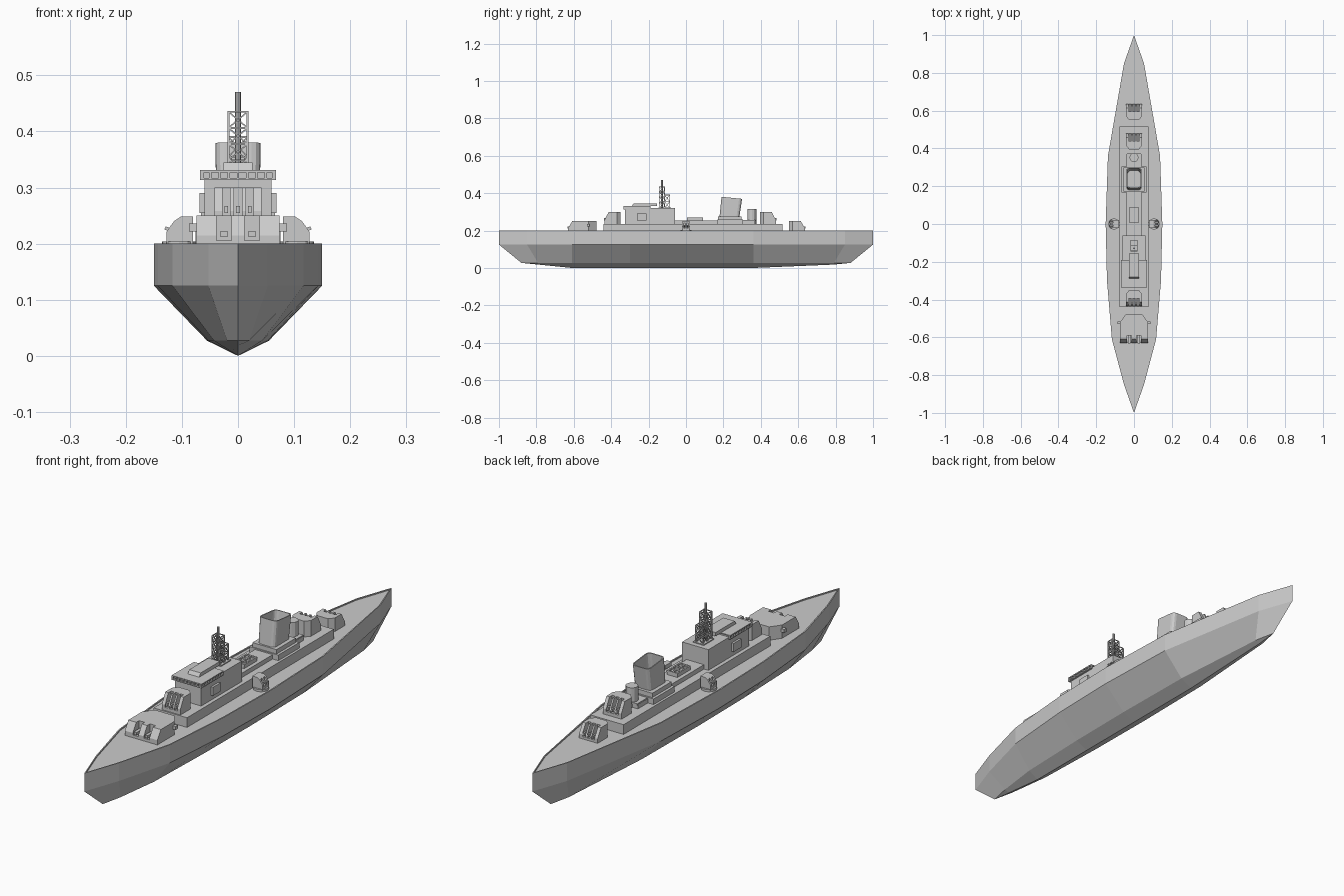
import bpy, bmesh, math
from mathutils import Vector

if "Cube" in bpy.data.objects:
    bpy.data.objects.remove(bpy.data.objects["Cube"])


def loft(name, rings, loc=(0, 0, 0), rot=0):
    """Skin closed rings of equal point count and cap both ends."""
    bm = bmesh.new()
    vs = [[bm.verts.new(p) for p in r] for r in rings]
    n = len(rings[0])
    for a, b in zip(vs, vs[1:]):
        for i in range(n):
            j = (i + 1) % n
            bm.faces.new((a[i], a[j], b[j], b[i]))
    bm.faces.new(vs[0])
    bm.faces.new(vs[-1])
    bmesh.ops.remove_doubles(bm, verts=bm.verts, dist=1e-5)
    bmesh.ops.recalc_face_normals(bm, faces=bm.faces)
    me = bpy.data.meshes.new(name)
    bm.to_mesh(me)
    bm.free()
    ob = bpy.data.objects.new(name, me)
    ob.location, ob.rotation_euler = loc, (0, 0, rot)
    bpy.context.collection.objects.link(ob)
    return ob


def rect(x0, x1, y0, y1, z):
    return [(x0, y0, z), (x1, y0, z), (x1, y1, z), (x0, y1, z)]


def box(name, x0, x1, y0, y1, z0, z1, loc=(0, 0, 0), rot=0):
    return loft(name, [rect(x0, x1, y0, y1, z0), rect(x0, x1, y0, y1, z1)], loc, rot)


def disc(name, x, y, r, z0, z1, n=12):
    ring = [(x + r * math.cos(i * math.tau / n), y + r * math.sin(i * math.tau / n)) for i in range(n)]
    return loft(name, [[(*p, z) for p in ring] for z in (z0, z1)])


def bar(name, a, b, t):
    """Square rod between two points."""
    a, b = Vector(a), Vector(b)
    q = (b - a).to_track_quat('Z', 'Y')
    sq = [q @ Vector((sx * t, sy * t, 0)) for sx, sy in ((-1, -1), (1, -1), (1, 1), (-1, 1))]
    return loft(name, [[tuple(e + s) for s in sq] for e in (a, b)])


def cut(ob, cutter):
    cutter.hide_render = True
    cutter.hide_set(True)
    m = ob.modifiers.new("slot", 'BOOLEAN')
    m.operation, m.object, m.solver = 'DIFFERENCE', cutter, 'EXACT'


# Hull: stations (y, half width), lofted level by level from keel to deck
st = [(-1, 0), (-.85, .053), (-.61, .117), (-.3, .143), (0, .15), (.36, .138), (.85, .053), (1, 0)]


def level(fn):
    right = [fn(y, w) for y, w in st]
    left = [(-x, y, z) for x, y, z in reversed(right[1:-1])]
    return right + left


def low_y(y):
    return y * (.88 if abs(y) == 1 else .93 if abs(y) > .8 else 1)


def keel_z(y):
    return .027 * max(0, (abs(low_y(y)) - .61) / .27)


loft("hull", [
    level(lambda y, w: (0, low_y(y), keel_z(y))),
    level(lambda y, w: (w * .367, low_y(y), .027)),
    level(lambda y, w: (w, y, .125)),
    level(lambda y, w: (w, y, .2)),
    level(lambda y, w: (w * .965, y * .99, .2)),
    level(lambda y, w: (w * .965, y * .99, .195))])


# Gun turrets, built facing -y with sloped slotted fronts
def turret(name, y, z, rot, hw, y0, y1, h, slots, slot_w, chamfer):
    def ring(front, zz):
        return [(-hw, front, zz), (hw, front, zz), (hw, y1 - chamfer, zz),
                (hw * .6, y1, zz), (-hw * .6, y1, zz), (-hw, y1 - chamfer, zz)]
    loc = (0, y, z)
    ob = loft(name, [ring(y0, 0), ring(y0, h * .35), ring(y0 + .022, h)], loc, rot)
    for i, sx in enumerate(slots):
        cut(ob, box(f"{name}_cutter_{i}", sx - slot_w, sx + slot_w, y0 - .02, y0 + .04,
                    h * .2, h * 1.3, loc, rot))
        b = slot_w * .5
        box(f"{name}_barrel_{i}", sx - b, sx + b, y0 - .003, y0 + .042, h * .3, h * .5, loc, rot)


small = dict(hw=.042, y0=-.04, y1=.045, h=.065, slots=(-.021, 0, .021), slot_w=.007, chamfer=.02)
turret("main_turret", -.56, .195, 0, .074, -.07, .082, .055, (-.025, .025), .013, .042)
turret("forward_turret", -.395, .235, 0, **small)
turret("aft_upper_turret", .44, .235, math.pi, **small)
turret("aft_lower_turret", .595, .193, math.pi, **dict(small, h=.058))
for s in (-1, 1):
    box("turret_rangefinder", s * .08 - .007, s * .08 + .007, -.53, -.515, .222, .236)

# Side gun mounts, facing outboard
for s in (-1, 1):
    disc("side_gun_ring", s * .105, 0, .03, .195, .204)
    prof = [(.08, .2), (.127, .2), (.127, .222), (.114, .24), (.102, .248), (.08, .248)]
    g = loft("side_gun", [[(s * x, y, z) for x, z in prof] for y in (-.021, .021)])
    for y in (-.009, .009):
        cut(g, box("side_gun_cutter", *sorted((s * .112, s * .15)), y - .005, y + .005, .213, .26))
        bar("side_gun_barrel", (s * .105, y, .218), (s * .13, y, .228), .003)

# Superstructure decks
box("lower_deckhouse", -.076, .076, -.44, .515, .195, .235)
box("upper_deckhouse", -.04, .04, -.07, .37, .234, .253)

# Bridge with wings, windows and roof house
box("bridge", -.06, .06, -.325, -.06, .234, .32)
box("bridge_wing_core", -.062, .062, -.327, -.195, .315, .328)
box("bridge_wing_floor", -.068, .068, -.335, -.19, .313, .317)
box("bridge_wing_roof", -.068, .068, -.335, -.19, .327, .331)
for i in range(9):
    x = -.066 + i * .0165
    box("front_window_post", x - .002, x + .002, -.335, -.326, .316, .328)
for s in (-1, 1):
    for i in range(9):
        y = -.333 + i * .0176
        box("side_window_post", *sorted((s * .061, s * .068)), y - .002, y + .002, .316, .328)
    box("bridge_side_box", s * .064 - .005, s * .064 + .005, -.262, -.212, .255, .29)
loft("roof_house", [rect(-.026, .026, -.29, -.155, .33), rect(-.026, .026, -.28, -.155, .345)])


# Lattice mast: a tall front tower and a shorter rear tower
def lattice(name, hw, y0, y1, z0, z1, bays):
    c = rect(-hw, hw, y0, y1, 0)
    dz = (z1 - z0) / bays
    for i in range(4):
        (ax, ay, _), (bx, by, _) = c[i], c[(i + 1) % 4]
        bar(name + "_leg", (ax, ay, z0), (ax, ay, z1), .002)
        for k in range(bays):
            lo, hi = z0 + k * dz, z0 + (k + 1) * dz
            bar(name + "_rail", (ax, ay, hi), (bx, by, hi), .0015)
            bar(name + "_brace", (ax, ay, lo), (bx, by, hi), .0012)
            bar(name + "_brace", (bx, by, lo), (ax, ay, hi), .0012)


lattice("mast_front", .017, -.143, -.115, .32, .435, 4)
lattice("mast_rear", .017, -.115, -.087, .32, .39, 2)
box("mast_base", -.025, .025, -.147, -.08, .319, .324)
disc("mast_pole", 0, -.129, .005, .32, .47, 8)

# Skylight with raised frame bars
box("skylight", -.024, .024, .005, .09, .252, .264)
for x in (-.022, 0, .022):
    box("skylight_bar", x - .003, x + .003, .005, .09, .263, .27)
for y in (.008, .034, .06, .087):
    box("skylight_crossbar", -.024, .024, y - .003, y + .003, .263, .27)

# Funnel: stepped base and hollow raked rounded-square stack
box("funnel_base", -.066, .066, .168, .305, .234, .258)
box("funnel_plinth", -.055, .055, .172, .298, .257, .276)


def stack(cy, hx, hy, z, slope=0):
    pts = []
    for q, (sx, sy) in enumerate(((1, 1), (-1, 1), (-1, -1), (1, -1))):
        for k in range(4):
            a = (q + k / 3) * math.pi / 2
            r = .016
            x = sx * (hx - r) + r * math.cos(a)
            y = sy * (hy - r) + r * math.sin(a)
            pts.append((x, cy + y, z + slope * y))
    return pts


loft("funnel", [stack(.232, .039, .053, .27), stack(.245, .04, .055, .375, -.1),
                stack(.245, .036, .051, .375, -.1), stack(.235, .034, .048, .29)])

# Vent post behind the funnel
box("vent_base", -.038, .038, .304, .372, .25, .256)
disc("vent_post", 0, .352, .024, .234, .315, 12)
